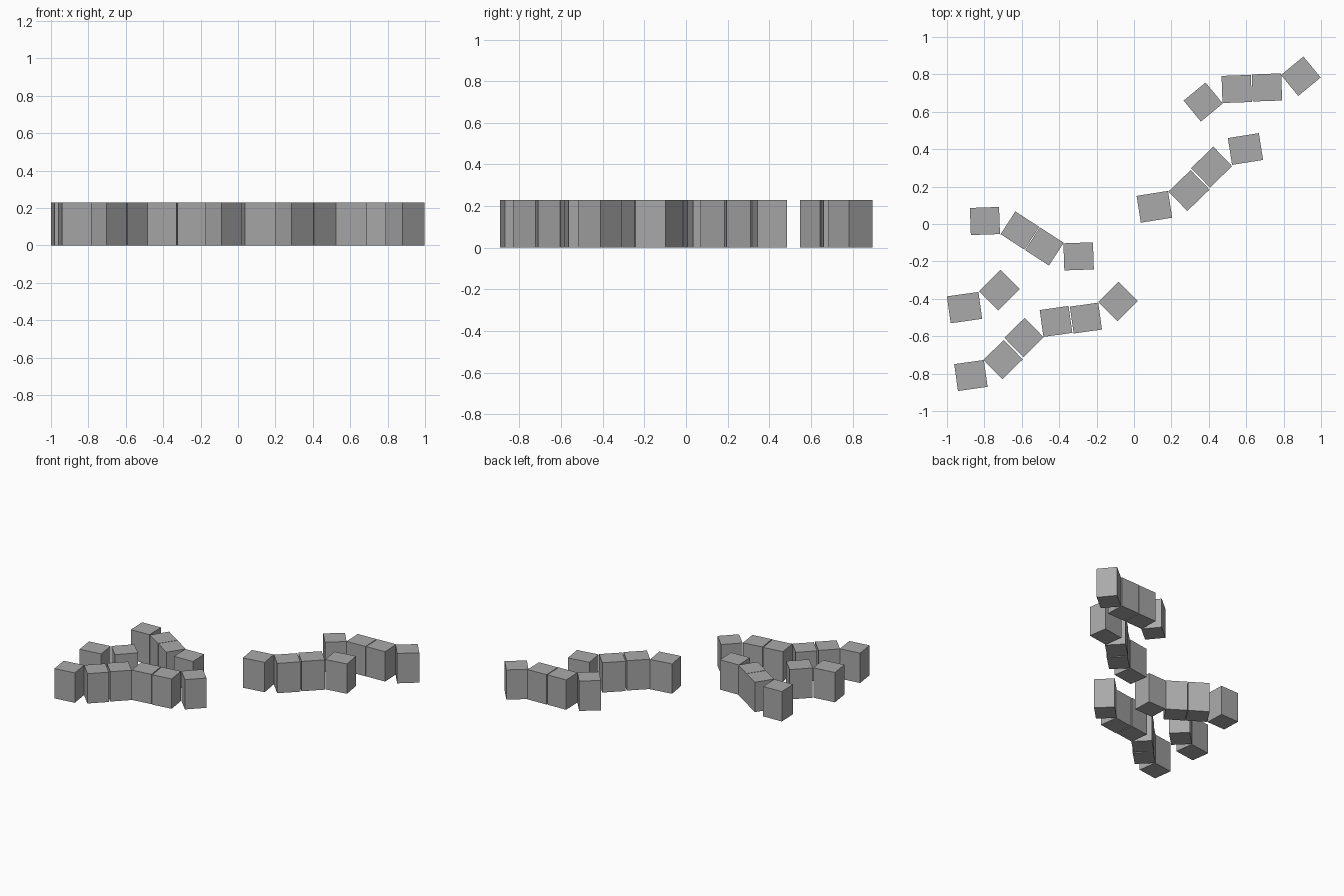
import bpy, math

HEIGHT = 0.23
DEPTH = 0.145

grey = bpy.data.materials.new("plain grey")
grey.diffuse_color = (0.4, 0.4, 0.4, 1)

# Each terrace of houses: centre x, centre y, width, turn in degrees
terraces = {
    "north_terrace": [(0.37, 0.652, 0.152, 39.5), (0.549, 0.722, 0.157, 2),
                      (0.711, 0.73, 0.157, 2), (0.892, 0.79, 0.155, 39.5)],
    "middle_terrace": [(0.109, 0.092, 0.17, 9), (0.294, 0.179, 0.165, 44),
                       (0.415, 0.304, 0.165, 44), (0.596, 0.401, 0.168, 9)],
    "west_terrace": [(-0.797, 0.016, 0.156, 2), (-0.61, -0.035, 0.152, -33),
                     (-0.479, -0.12, 0.152, -33), (-0.296, -0.173, 0.158, 2)],
    "short_terrace": [(-0.906, -0.447, 0.17, 8), (-0.72, -0.353, 0.164, 45)],
    "south_terrace": [(-0.872, -0.81, 0.16, 8), (-0.70, -0.725, 0.152, 44.5),
                      (-0.588, -0.607, 0.152, 44.5), (-0.417, -0.521, 0.156, 8),
                      (-0.257, -0.503, 0.153, 8), (-0.086, -0.414, 0.153, 45)],
}


def block(name, x, y, width, turn):
    """One plain house block standing on the ground."""
    bpy.ops.mesh.primitive_cube_add(size=1, location=(x, y, HEIGHT / 2),
                                    rotation=(0, 0, math.radians(turn)))
    ob = bpy.context.object
    ob.name = name
    ob.scale = (width, DEPTH, HEIGHT)
    ob.data.materials.append(grey)


for terrace, houses in terraces.items():
    for i, house in enumerate(houses, 1):
        block(f"{terrace}_house_{i}", *house)
